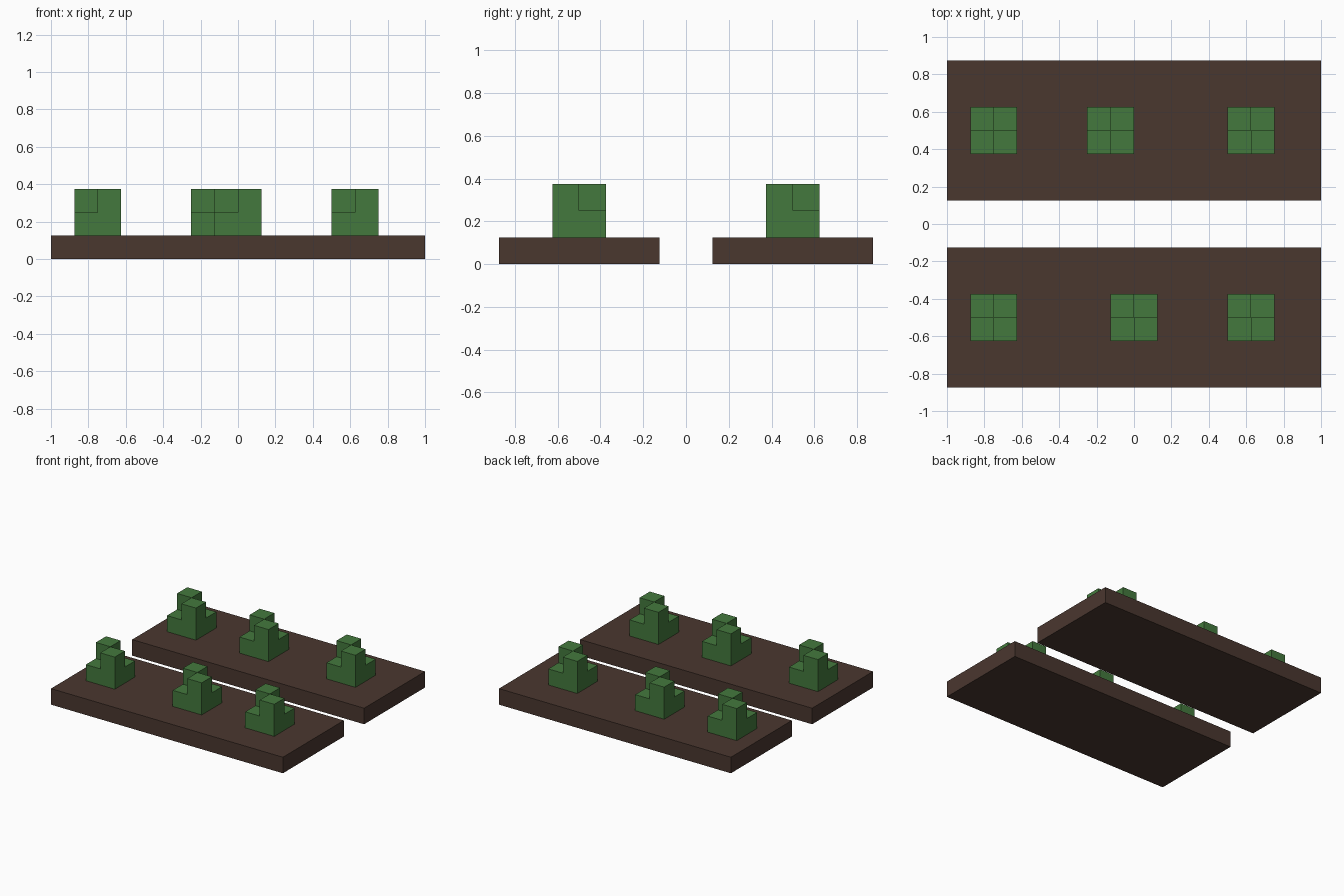
import bpy
import bmesh
from mathutils import Matrix, Vector

default = bpy.data.objects.get("Cube")
if default:
    bpy.data.objects.remove(default, do_unlink=True)

CELL = 0.125


def make_material(name, rgb):
    # sRGB bytes to linear values
    linear = [((c / 255 + 0.055) / 1.055) ** 2.4 for c in rgb]
    mat = bpy.data.materials.new(name)
    mat.use_nodes = True
    mat.diffuse_color = (*linear, 1)
    bsdf = mat.node_tree.nodes["Principled BSDF"]
    bsdf.inputs["Base Color"].default_value = (*linear, 1)
    bsdf.inputs["Roughness"].default_value = 0.9
    return mat


def add_box(bm, center, size):
    matrix = Matrix.Translation(center) @ Matrix.Diagonal((*size, 1))
    bmesh.ops.create_cube(bm, size=1, matrix=matrix)


def make_mesh(name, boxes, mat):
    bm = bmesh.new()
    for center, size in boxes:
        add_box(bm, Vector(center), size)
    mesh = bpy.data.meshes.new(name)
    bm.to_mesh(mesh)
    bm.free()
    mesh.materials.append(mat)
    return mesh


def place(name, mesh, location):
    obj = bpy.data.objects.new(name, mesh)
    obj.location = location
    bpy.context.collection.objects.link(obj)


soil = make_material("soil brown", (74, 55, 47))
leaf = make_material("leaf green", (68, 121, 61))

# Flat soil bed
bed = make_mesh("soil_bed", [((0, 0, CELL / 2), (2, 6 * CELL, CELL))], soil)

# Blocky plant: square base with two shoots on opposite corners
half = CELL / 2
plant = make_mesh("plant", [
    ((0, 0, half), (2 * CELL, 2 * CELL, CELL)),
    ((half, -half, 3 * half), (CELL, CELL, CELL)),
    ((-half, half, 3 * half), (CELL, CELL, CELL)),
], leaf)

# Two rows, each with three plants
rows = {"front": (-0.5, (-0.75, 0, 0.625)),
        "back": (0.5, (-0.75, -0.125, 0.625))}
for row, (y, columns) in rows.items():
    place(f"{row}_soil_bed", bed, (0, y, 0))
    for side, x in zip(("right", "middle", "left"), columns):
        place(f"{row}_{side}_plant", plant, (x, y, CELL))
